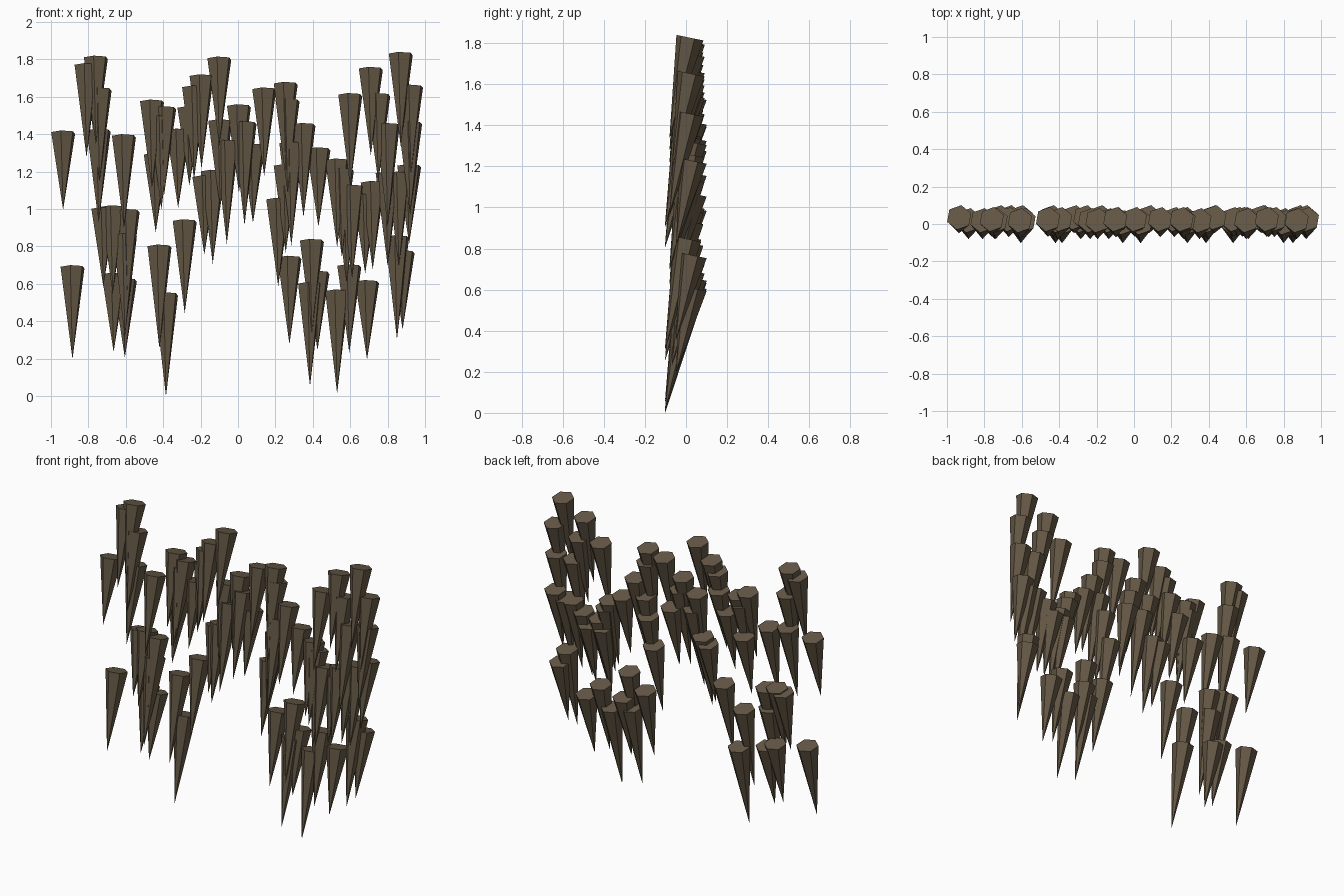
import bpy
import bmesh
import math
from mathutils import Matrix

default_cube = bpy.data.objects.get("Cube")
if default_cube:
    bpy.data.objects.remove(default_cube, do_unlink=True)

RADIUS = 0.068
TILT = math.radians(11.5)


def make_material(name, colour):
    material = bpy.data.materials.new(name)
    material.use_nodes = True
    material.diffuse_color = colour
    shader = material.node_tree.nodes["Principled BSDF"]
    shader.inputs["Base Color"].default_value = colour
    return material


def make_spike_mesh(name, length, material):
    """Six-sided spike hanging point down from the centre of its flat cap."""
    bm = bmesh.new()
    turn = Matrix.Rotation(math.radians(-10), 4, "Z")
    drop = Matrix.Translation((0, 0, -length / 2))
    bmesh.ops.create_cone(bm, cap_ends=True, segments=6, radius1=0,
                          radius2=RADIUS, depth=length, matrix=drop @ turn)
    bmesh.ops.remove_doubles(bm, verts=bm.verts[:], dist=0.0001)
    bmesh.ops.recalc_face_normals(bm, faces=bm.faces[:])
    mesh = bpy.data.meshes.new(name)
    bm.to_mesh(mesh)
    bm.free()
    mesh.materials.append(material)
    return mesh


def hang_spike(name, mesh, length, x, top):
    """Hang one spike, leaning so that its point comes forward."""
    spike = bpy.data.objects.new(name, mesh)
    cap_y = 0.035 - (length - 0.42) * 0.2
    cap_z = top - RADIUS * math.sin(TILT)
    spike.location = (x, cap_y, cap_z)
    spike.rotation_euler.x = -TILT
    bpy.context.scene.collection.objects.link(spike)


# Spikes by size: length, then the (across, top height) of each in hundredths
SPIKES = {
    "short_spike": (0.42, [
        (-93.5, 142), (-72, 101), (-44, 130), (-32, 143), (-26, 155),
        (-18, 118), (8, 135), (43, 133), (42.5, 67), (69, 62),
        (68, 108), (88, 78), (91.5, 124), (-66.5, 66), (-60.5, 63),
    ]),
    "medium_spike": (0.47, [
        (-76, 182), (-67, 102), (-46, 158.5), (-39.5, 155), (-10, 181.5),
        (0.5, 156), (14, 165), (25.5, 168), (25.5, 124), (21.5, 106),
        (27.5, 75), (59.5, 70.5), (53, 127), (55.5, 122), (58, 108),
        (72, 115), (71, 176), (75, 162), (92.5, 166.5), (-9.5, 148),
    ]),
    "long_spike": (0.5, [
        (-88.5, 70), (-81, 178), (-74, 165), (-74.5, 143), (-61, 140),
        (-59, 100), (-28.5, 94.5), (-41, 150), (-23.5, 166),
        (-19.5, 172), (-13.5, 121), (26.5, 159), (35, 146), (39.5, 84),
        (60, 162), (61, 113), (87, 184), (92, 147), (86, 120), (80, 120),
    ]),
    "longest_spike": (0.555, [
        (-60.5, 87), (-42, 81), (-38.5, 55.5), (-6, 137), (3.5, 147),
        (28.5, 136), (38.5, 61), (53, 57), (80, 146), (85, 86),
    ]),
}

brown = make_material("dark brown", (0.13, 0.098, 0.061, 1))

for size_name, (length, places) in SPIKES.items():
    spike_mesh = make_spike_mesh(size_name, length, brown)
    for number, (across, height) in enumerate(places, start=1):
        hang_spike(f"{size_name}_{number}", spike_mesh, length,
                   across / 100, height / 100)
